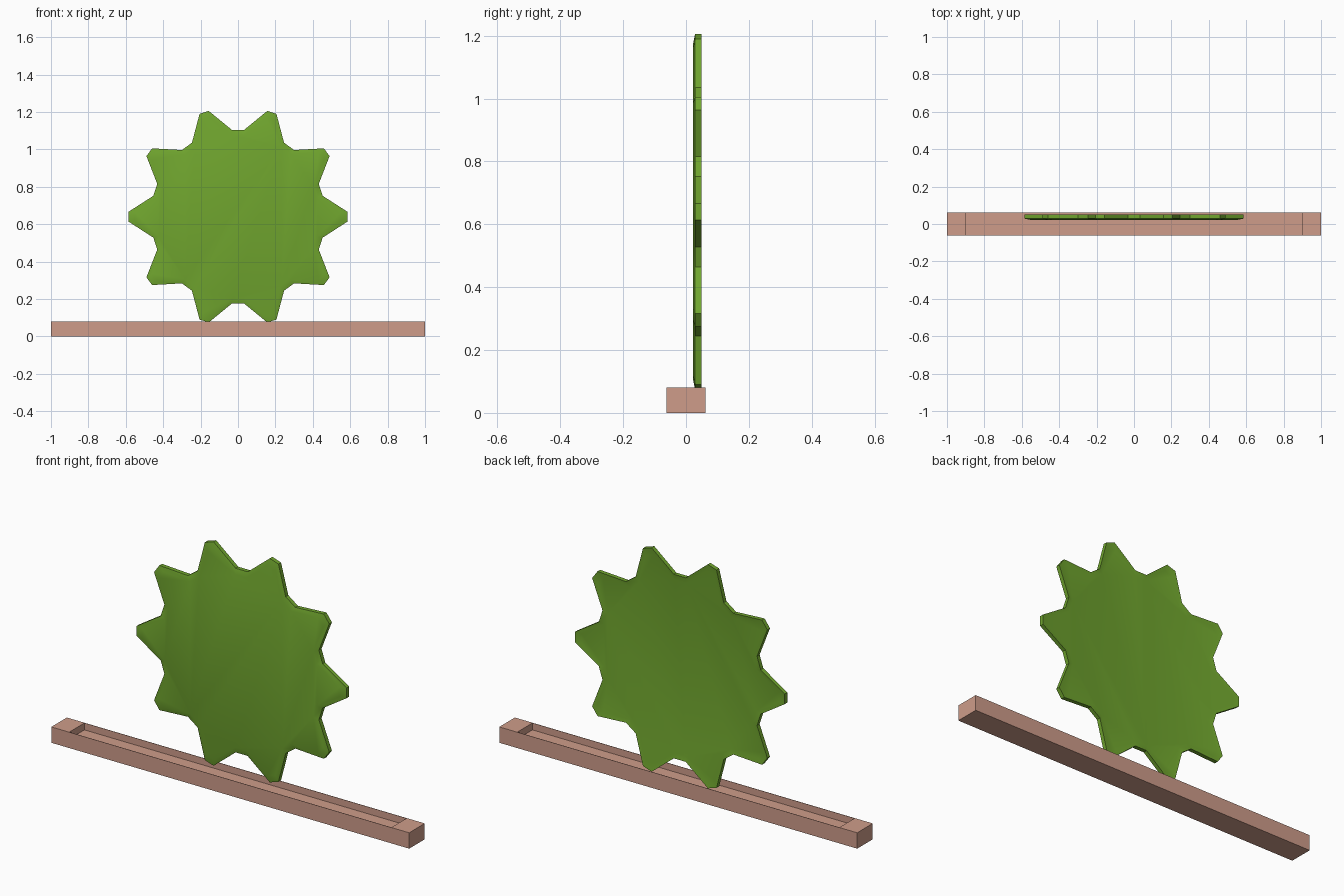
import bpy, bmesh, math

if "Cube" in bpy.data.objects:
    bpy.data.objects.remove(bpy.data.objects["Cube"])


def material(name, rgb):
    m = bpy.data.materials.new(name)
    m.diffuse_color = (*rgb, 1)
    m.use_nodes = True
    m.node_tree.nodes["Principled BSDF"].inputs["Base Color"].default_value = m.diffuse_color
    return m


GREEN = material("leaf green", (0.165, 0.385, 0.028))
CLAY = material("clay pink", (0.62, 0.335, 0.255))


def finish(bm, name, mat):
    bmesh.ops.recalc_face_normals(bm, faces=bm.faces[:])
    me = bpy.data.meshes.new(name)
    bm.to_mesh(me)
    bm.free()
    me.materials.append(mat)
    ob = bpy.data.objects.new(name, me)
    bpy.context.collection.objects.link(ob)
    return ob


# Ten-toothed wheel: the same outline lofted through a few depths
outline = []
for i in range(10):
    a = i * 36
    for off, r in ((-2.5, 0.587), (2.5, 0.587), (13.9, 0.466), (22.1, 0.466)):
        t = math.radians(a + off)
        outline.append((r * math.cos(t), r * math.sin(t)))

bm = bmesh.new()
loops = []
for y, s in ((0.022, 0.94), (0.029, 1), (0.05, 1), (0.046, 0.94)):
    loops.append([bm.verts.new((x * s, y, 0.64 + z * s)) for x, z in outline])
n = len(outline)
for a, b in zip(loops, loops[1:]):
    for i in range(n):
        j = (i + 1) % n
        bm.faces.new((a[i], a[j], b[j], b[i]))
bm.faces.new(loops[0])
bm.faces.new(loops[-1])
wheel = finish(bm, "toothed_wheel", GREEN)
bpy.context.view_layer.objects.active = wheel
wheel.select_set(True)
bpy.ops.object.shade_smooth_by_angle(angle=math.radians(25))
wheel.select_set(False)

# Long base with a thin-walled slot sunk in its top
bm = bmesh.new()


def ring(x, y, z):
    return [bm.verts.new((sx * x, sy * y, z))
            for sx, sy in ((-1, -1), (1, -1), (1, 1), (-1, 1))]


rings = [ring(1, 0.062, 0), ring(1, 0.062, 0.08),
         ring(0.9, 0.06, 0.08), ring(0.9, 0.06, 0.045)]
for a, b in zip(rings, rings[1:]):
    for i in range(4):
        j = (i + 1) % 4
        bm.faces.new((a[i], a[j], b[j], b[i]))
bm.faces.new(rings[0])
bm.faces.new(rings[-1])
finish(bm, "slotted_base", CLAY)
